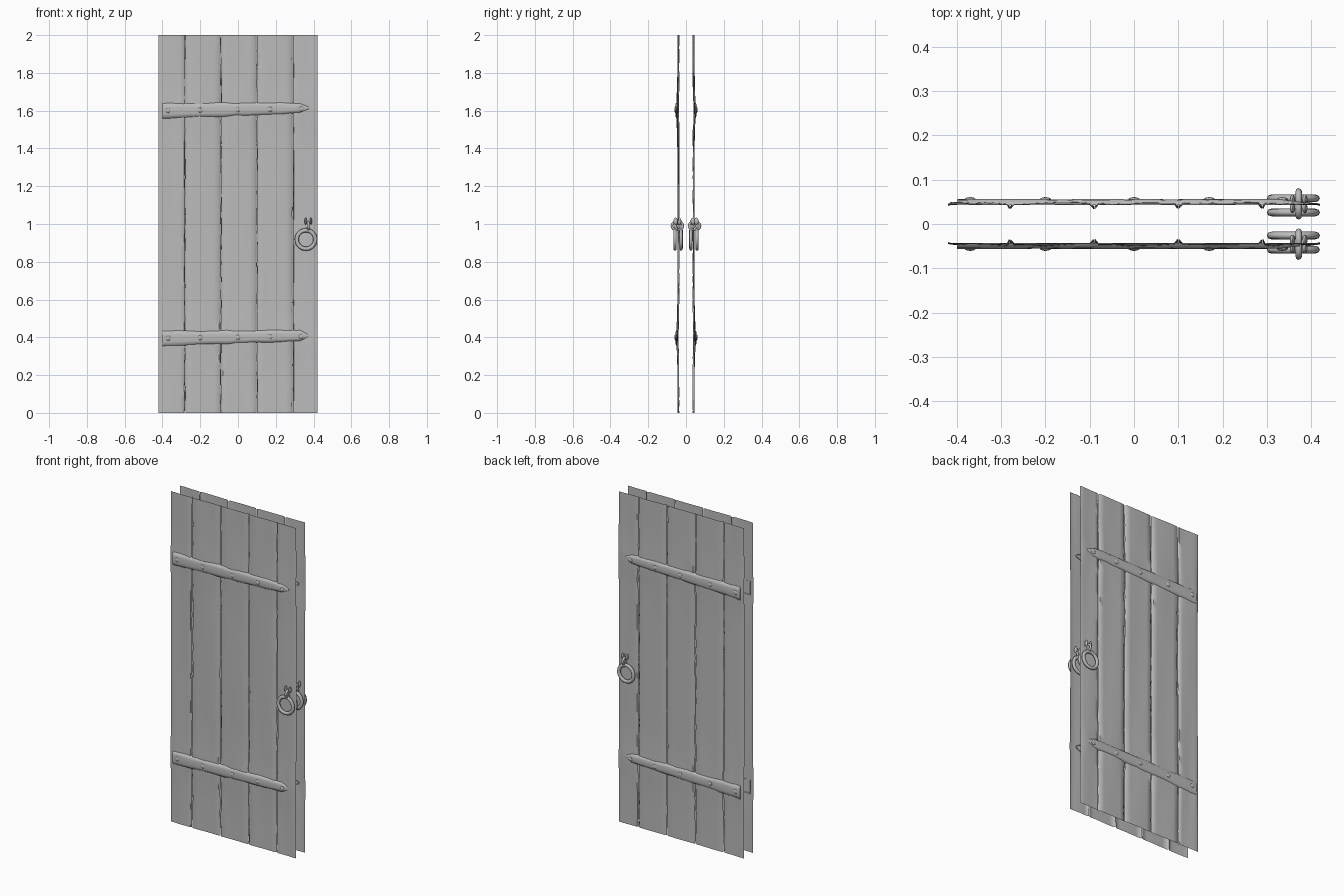
import bpy, bmesh, math, random
from mathutils import Matrix

random.seed(4)
if "Cube" in bpy.data.objects:
    bpy.data.objects.remove(bpy.data.objects["Cube"])

grey = bpy.data.materials.new("weathered grey")
grey.use_nodes = True
colour = (0.5, 0.5, 0.5, 1)
grey.diffuse_color = colour
grey.node_tree.nodes["Principled BSDF"].inputs["Base Color"].default_value = colour

FACE = 0.044            # distance of each door sheet from the centre plane
STRAPS = (0.40, 1.605)  # heights of the two straps
SEAMS = (-0.42, -0.28, -0.09, 0.10, 0.29, 0.42)


def finish(name, bm, angle=40):
    bmesh.ops.recalc_face_normals(bm, faces=bm.faces)
    mesh = bpy.data.meshes.new(name)
    bm.to_mesh(mesh)
    bm.free()
    mesh.materials.append(grey)
    ob = bpy.data.objects.new(name, mesh)
    bpy.context.collection.objects.link(ob)
    bpy.ops.object.select_all(action='DESELECT')
    ob.select_set(True)
    bpy.context.view_layer.objects.active = ob
    bpy.ops.object.shade_smooth_by_angle(angle=math.radians(angle))
    return ob


def plank(name, x0, x1, side):
    """Thin open board, swelling towards the straps and rolled in at the seams."""
    bm = bmesh.new()
    rows, cols = 48, (0, 0.05, 0.2, 0.4, 0.6, 0.8, 0.95, 1)
    swell = [random.uniform(0.002, 0.006) for c in cols]
    reach = [random.uniform(0.06, 0.16) for c in cols]
    phase = random.uniform(0, 6)
    grid = []
    for r in range(rows + 1):
        z = 2 * r / rows
        line = []
        for c, t in enumerate(cols):
            x = x0 + (x1 - x0) * t
            y = FACE + sum(swell[c] * math.exp(-((z - s) / reach[c]) ** 2) for s in STRAPS)
            y += 0.0012 * math.sin(3 * z + phase + 5 * t)
            if t in (0, 1):
                outer = abs(x) > 0.41
                y -= 0.002 if outer else random.uniform(0.005, 0.009)
                if not outer:
                    x += (0.5 - t) * random.uniform(0, 0.006)
            line.append(bm.verts.new((x, side * y, z)))
        grid.append(line)
    for a, b in zip(grid, grid[1:]):
        for i in range(len(cols) - 1):
            bm.faces.new((a[i], a[i + 1], b[i + 1], b[i]))
    finish(name, bm, 50)


def strap(name, z, side):
    """Tapered, pointed cross strap with a rounded front."""
    bm = bmesh.new()
    n = 16
    previous = None
    for i in range(n + 1):
        t = i / n
        x = -0.40 + 0.775 * t
        half = 0.042 - 0.014 * t + random.uniform(-0.003, 0.003)
        if i == n:
            half = 0.006
        zc = z - 0.006 + 0.016 * t
        depth = 0.056 + random.uniform(-0.001, 0.001) - (0.006 if i == n else 0)
        ring = [bm.verts.new((x, side * y, zc + half * h)) for h, y in
                ((-1, 0.043), (-0.85, depth - 0.003), (-0.45, depth),
                 (0.45, depth), (0.85, depth - 0.003), (1, 0.043))]
        if previous:
            for k in range(len(ring) - 1):
                bm.faces.new((previous[k], ring[k], ring[k + 1], previous[k + 1]))
        if i in (0, n):
            bm.faces.new(ring)
        previous = ring
    finish(name, bm, 60)


def rivet(name, x, z, side):
    bm = bmesh.new()
    squash = Matrix.Translation((x, side * 0.055, z)) @ Matrix.Diagonal((1, 0.45, 1, 1))
    bmesh.ops.create_uvsphere(bm, u_segments=10, v_segments=6, radius=0.013, matrix=squash)
    finish(name, bm)


def hoop(name, centre, radius, tube, rotation):
    bpy.ops.mesh.primitive_torus_add(major_segments=28, minor_segments=8, major_radius=radius,
                                     minor_radius=tube, location=centre, rotation=rotation)
    ob = bpy.context.object
    ob.name = name
    ob.data.materials.append(grey)
    bpy.ops.object.shade_smooth_by_angle(angle=math.radians(50))
    return ob


def handle(name, y, staple_y):
    """Hanging ring held by a staple."""
    hoop(name + "_ring", (0.36, y, 0.918), 0.049, 0.011, (math.pi / 2, 0, 0)).scale.z = 0.8
    hoop(name + "_staple", (0.372, staple_y, 0.99), 0.019, 0.007, (0, math.pi / 2, 0))
    for dx in (-0.014, 0.014):
        bm = bmesh.new()
        place = Matrix.Translation((0.372 + dx, staple_y, 1.015)) @ Matrix.Diagonal((0.5, 1, 1.6, 1))
        bmesh.ops.create_icosphere(bm, subdivisions=2, radius=0.012, matrix=place)
        finish(name + "_staple_prong", bm)


# Two matching door sheets, each with boards, straps, rivets and ring handles
for label, side in (("front", -1), ("back", 1)):
    for a, b in zip(SEAMS, SEAMS[1:]):
        plank(label + "_plank", a, b, side)
    for z in STRAPS:
        strap(label + "_strap", z, side)
        for x in (-0.37, -0.20, 0.0, 0.17, 0.335):
            rivet(label + "_rivet", x, z + 0.012 * x, side)
    handle(label + "_outer", side * 0.058, side * 0.055)
    handle(label + "_inner", side * 0.026, side * 0.036)
